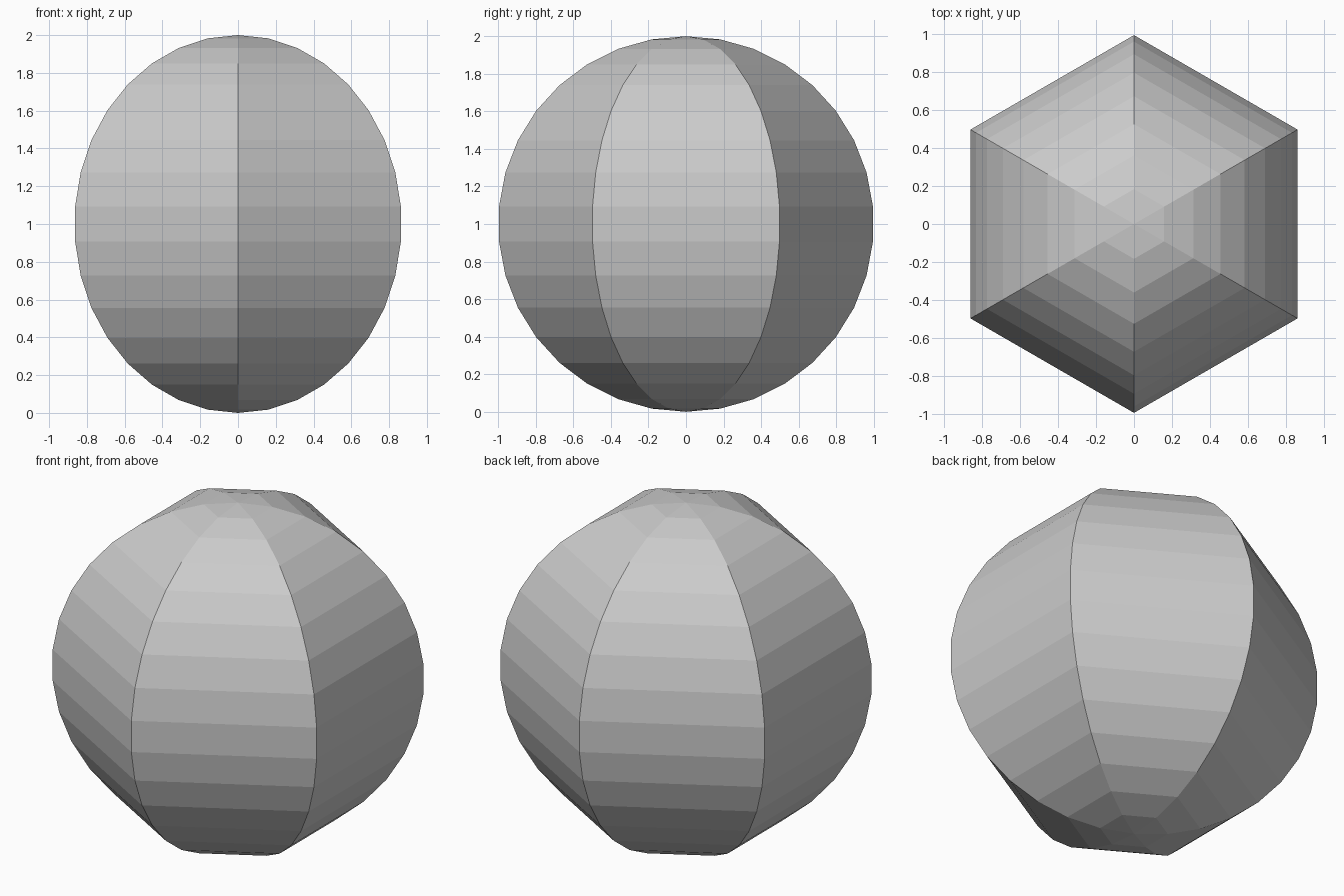
import bpy, bmesh
from math import pi
from mathutils import Vector, Matrix

if "Cube" in bpy.data.objects:
    bpy.data.objects.remove(bpy.data.objects["Cube"])

# Each shard is the region where its linear field (normal, offset) is the largest
FIELDS = {
    "back_shard": (Vector((0, 0, 0)), 0),
    "top_shard": (Vector((0, -1, 0)), 0),
    "right_shard": (Vector((2.62, -1.49, -1.505)), 0),
    "left_shard": (Vector((-0.84, -1.466, -1.93)), 0.0),
    "bottom_shard": (Vector((-0.38, -1.35, -2.7)), 0.1),
}


def hex_ball():
    # Six-sided ball with 17 rings, corners on the y axis
    bm = bmesh.new()
    bmesh.ops.create_uvsphere(bm, u_segments=6, v_segments=17, radius=1)
    if max(v.co.y for v in bm.verts) < 0.95:
        bmesh.ops.rotate(bm, verts=bm.verts, matrix=Matrix.Rotation(pi / 6, 3, 'Z'))
    return bm


def shard(name):
    # Trim the ball against every neighbour and cap the cuts
    bm = hex_ball()
    n0, d0 = FIELDS[name]
    for other, (n1, d1) in FIELDS.items():
        if other == name:
            continue
        n, d = n0 - n1, d0 - d1
        res = bmesh.ops.bisect_plane(
            bm, geom=bm.verts[:] + bm.edges[:] + bm.faces[:], dist=1e-5,
            plane_co=n * (-d / n.length_squared), plane_no=n.normalized(),
            clear_inner=True)
        rim = [e for e in bm.edges if e.is_boundary]
        if rim:
            bmesh.ops.holes_fill(bm, edges=rim, sides=0)
    bmesh.ops.recalc_face_normals(bm, faces=bm.faces)
    bmesh.ops.translate(bm, verts=bm.verts, vec=(0, 0, 1))
    me = bpy.data.meshes.new(name)
    bm.to_mesh(me)
    bm.free()
    bpy.context.collection.objects.link(bpy.data.objects.new(name, me))


for part in FIELDS:
    shard(part)
